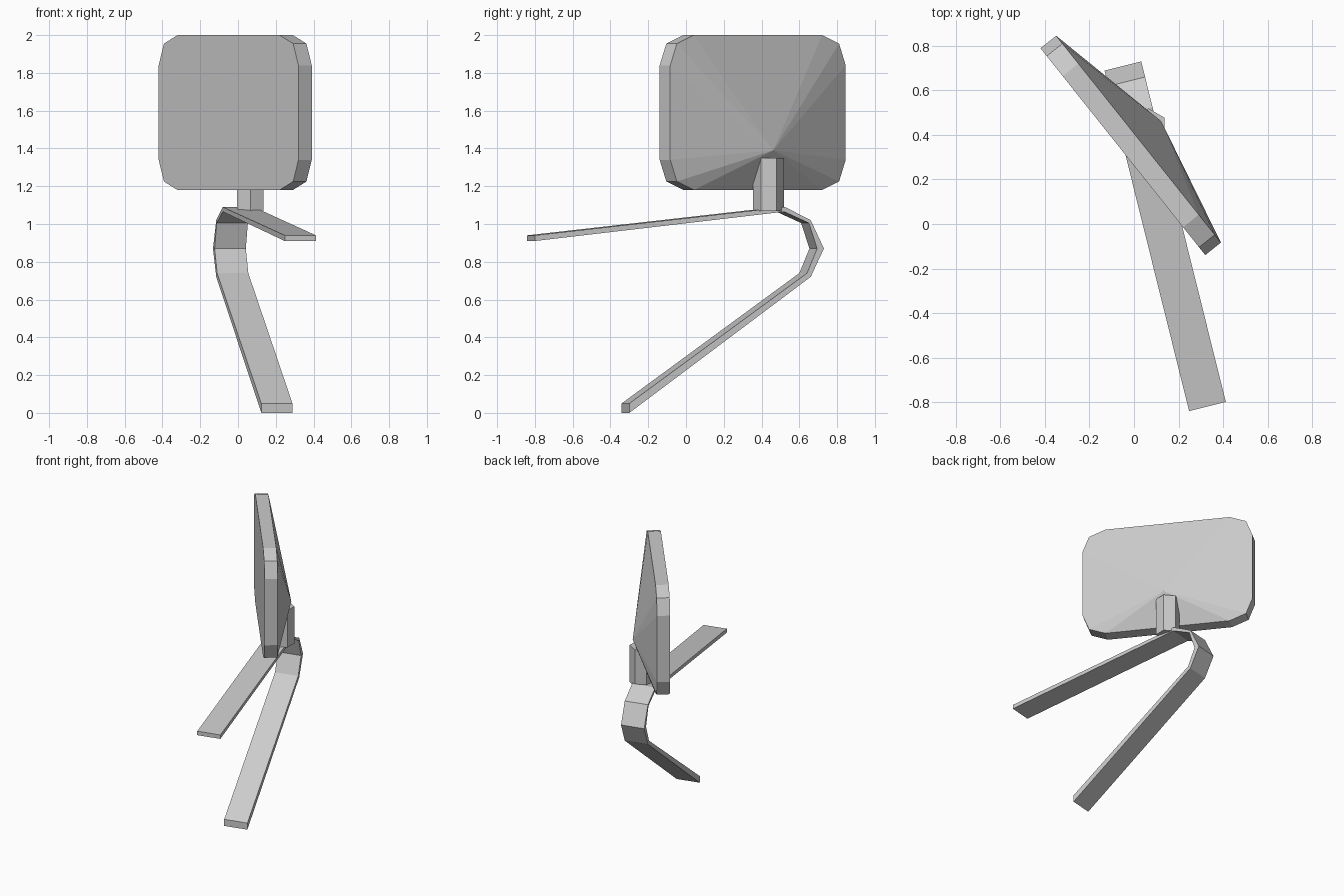
import bpy, bmesh, math
from mathutils import Vector

if "Cube" in bpy.data.objects:
    bpy.data.objects.remove(bpy.data.objects["Cube"])


def finish(name, bm):
    bmesh.ops.recalc_face_normals(bm, faces=bm.faces)
    me = bpy.data.meshes.new(name)
    bm.to_mesh(me)
    bm.free()
    ob = bpy.data.objects.new(name, me)
    bpy.context.collection.objects.link(ob)
    return ob


def extrude_outline(points, offset):
    """Solid from a 3D outline swept along offset; returns bmesh and far face."""
    bm = bmesh.new()
    face = bm.faces.new([bm.verts.new(p) for p in points])
    ext = bmesh.ops.extrude_face_region(bm, geom=[face], use_keep_orig=True)["geom"]
    far = [e for e in ext if isinstance(e, bmesh.types.BMFace)][0]
    bmesh.ops.translate(bm, vec=offset, verts=far.verts[:])
    return bm, far


# Screen: rounded slab turned about z, back rising to a low off-centre point
u = Vector((0.623, -0.782, 0))
n = Vector((0.782, 0.623, 0))
centre = Vector((-0.05, 0.325, 1.59))
hw, hh = 0.594, 0.41
quarter = [(0, 0.16), (0.045, 0.045), (0.16, 0)]
outline = []
for sx, sz in ((1, 1), (-1, 1), (-1, -1), (1, -1)):
    corner = quarter if sx * sz > 0 else quarter[::-1]
    for a, b in corner:
        outline.append(centre + u * sx * (hw - a) + Vector((0, 0, sz * (hh - b))))
bm, back = extrude_outline(outline, n * 0.09)
tip = bmesh.ops.poke(bm, faces=[back])["verts"][0]
tip.co = centre + n * 0.22 + Vector((0, 0, -0.20))
finish("screen", bm)

# Neck: six-sided post behind the screen
bpy.ops.mesh.primitive_cylinder_add(vertices=6, radius=0.082, depth=0.28,
                                    location=(0.065, 0.437, 1.21))
bpy.context.object.name = "neck"

# Stand: one bent strip, profile given as (distance along strip, height)
d = Vector((-0.241, 0.97, 0))
w = Vector((0.97, 0.241, 0)) * 0.17
start = Vector((0.33, -0.82, 0))
outer = [(0, 0.94), (1.365, 1.09), (1.505, 1.02), (1.577, 0.87), (1.505, 0.72), (0.515, 0)]
inner = [(0.515, 0.05), (1.485, 0.74), (1.54, 0.87), (1.495, 1.005), (1.36, 1.065), (0, 0.91)]
profile = [start - w / 2 + d * s + Vector((0, 0, z)) for s, z in outer + inner]
bm, _ = extrude_outline(profile, w)
finish("bent_stand", bm)
